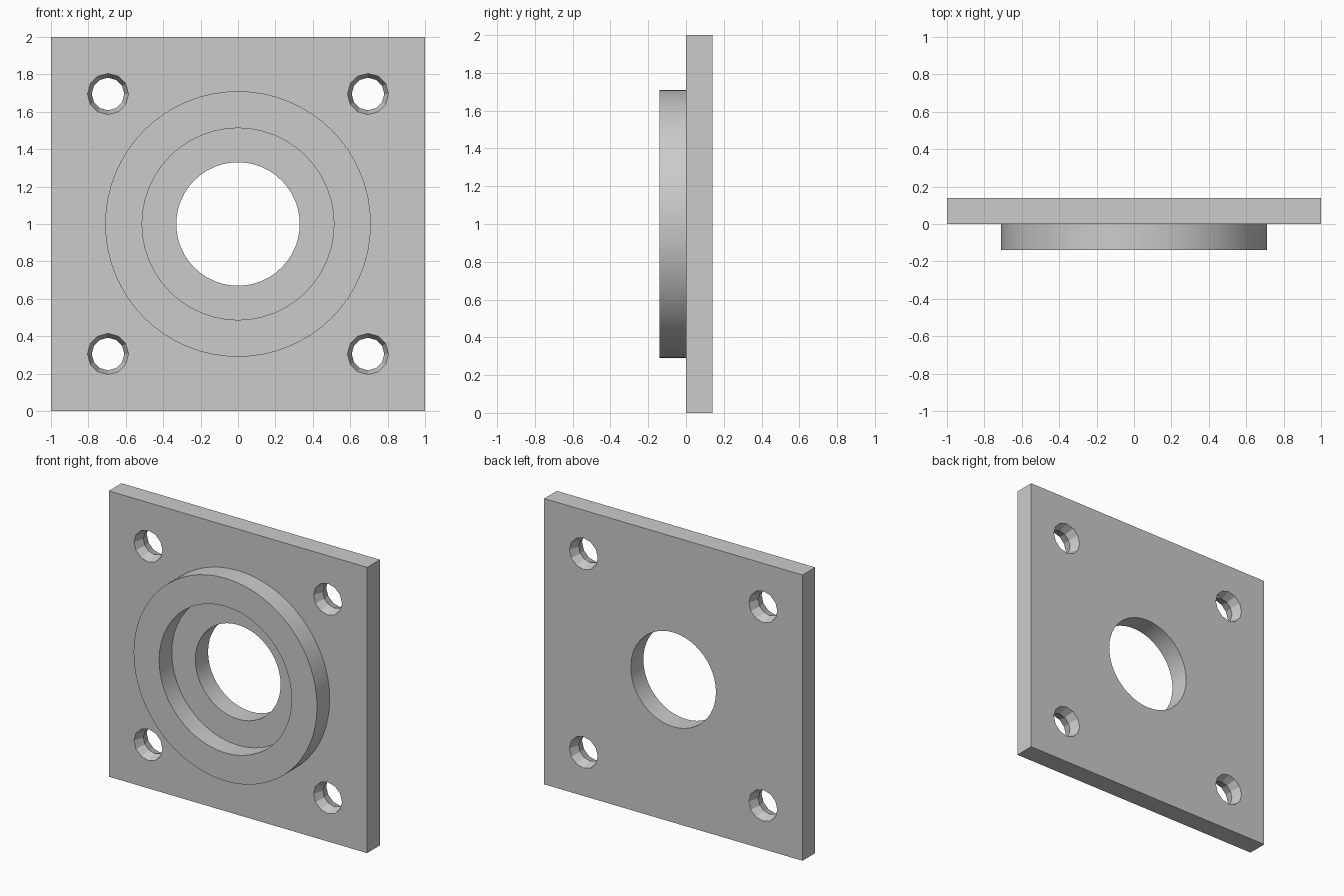
import bpy, bmesh
from math import pi, cos, sin, radians

if "Cube" in bpy.data.objects:
    bpy.data.objects.remove(bpy.data.objects["Cube"])

T = 0.14  # plate thickness and boss height


def turned(name, x, z, rings, sides):
    """Solid turned about the y direction from (y, radius) rings."""
    bm = bmesh.new()
    loops = []
    for y, r in rings:
        loops.append([bm.verts.new((x + r * cos(2 * pi * i / sides), y,
                                    z + r * sin(2 * pi * i / sides)))
                      for i in range(sides)])
    for a, b in zip(loops, loops[1:]):
        for i in range(sides):
            j = (i + 1) % sides
            bm.faces.new((a[i], a[j], b[j], b[i]))
    bm.faces.new(loops[0])
    bm.faces.new(loops[-1])
    bmesh.ops.recalc_face_normals(bm, faces=bm.faces)
    me = bpy.data.meshes.new(name)
    bm.to_mesh(me)
    bm.free()
    ob = bpy.data.objects.new(name, me)
    bpy.context.collection.objects.link(ob)
    return ob


def combine(target, tool, operation):
    """Apply a boolean, then remove the tool."""
    mod = target.modifiers.new(operation.lower(), 'BOOLEAN')
    mod.operation = operation
    mod.solver = 'EXACT'
    mod.object = tool
    bpy.context.view_layer.objects.active = target
    bpy.ops.object.modifier_apply(modifier=mod.name)
    bpy.data.objects.remove(tool)


# Square plate
bpy.ops.mesh.primitive_cube_add(size=1, location=(0, T / 2, 1))
plate = bpy.context.object
plate.name = "flange_plate"
plate.scale = (2, T, 2)
bpy.ops.object.transform_apply(location=True, rotation=False, scale=True)

# Raised round boss on the front
combine(plate, turned("boss", 0, 1, [(-T, 0.71), (T / 2, 0.71)], 64), 'UNION')

# Recess inside the boss and the central bore
combine(plate, turned("recess_cutter", 0, 1, [(-0.3, 0.513), (0, 0.513)], 48),
        'DIFFERENCE')
combine(plate, turned("bore_cutter", 0, 1, [(-0.3, 0.33), (0.3, 0.33)], 48),
        'DIFFERENCE')

# Corner bolt holes, waisted halfway through the plate
waist = [(-0.05, 0.11), (0, 0.11), (T / 2, 0.087), (T, 0.11), (T + 0.05, 0.11)]
for sx in (-1, 1):
    for sz in (-1, 1):
        combine(plate, turned("bolt_cutter", 0.695 * sx, 1 + 0.695 * sz,
                              waist, 12), 'DIFFERENCE')

# Smooth round walls, faceted bolt holes
bpy.ops.object.select_all(action='DESELECT')
plate.select_set(True)
bpy.context.view_layer.objects.active = plate
bpy.ops.object.shade_smooth_by_angle(angle=radians(15))
